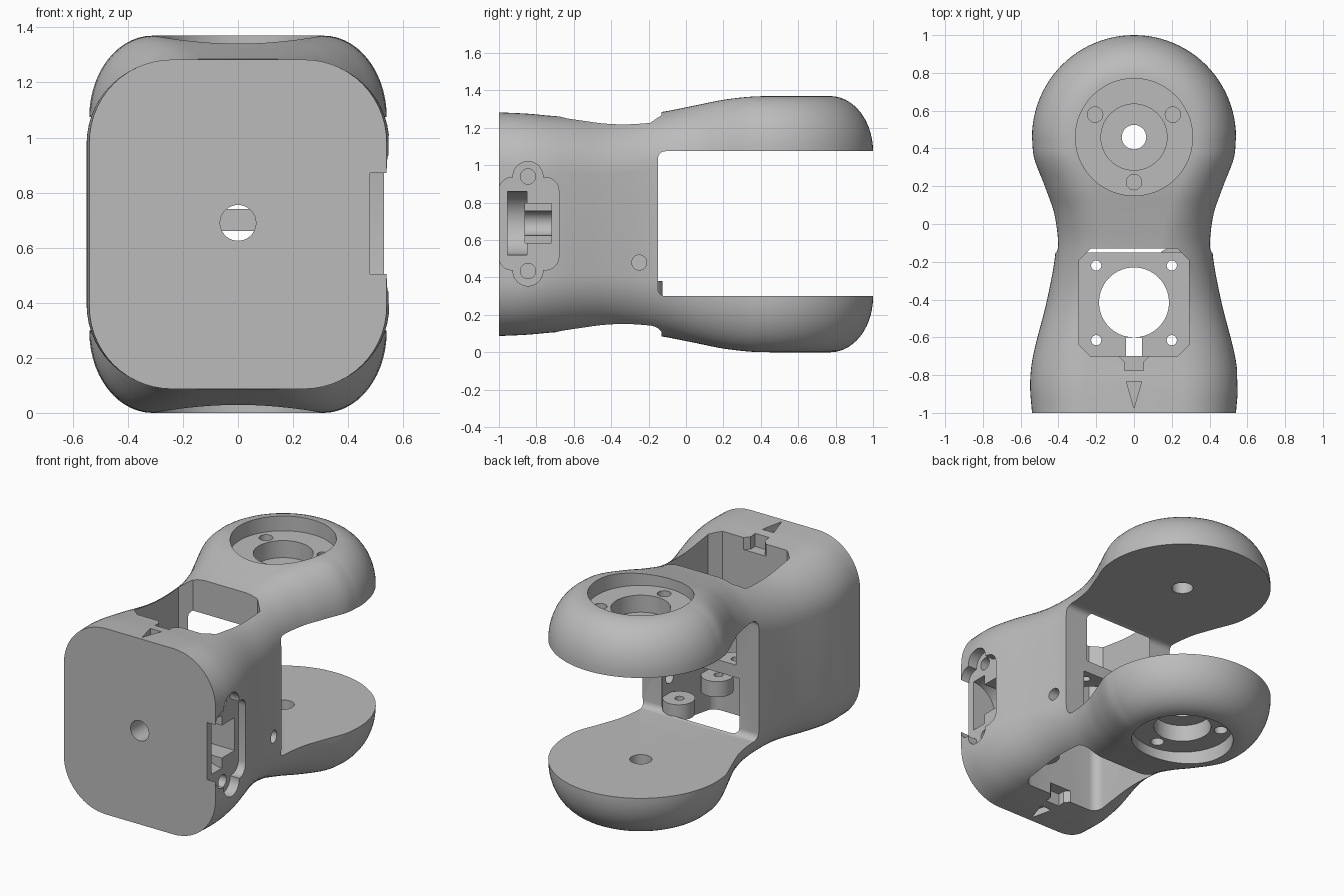
import bpy, bmesh
from math import sin, cos, pi, copysign

cube = bpy.data.objects.get("Cube")
if cube:
    bpy.data.objects.remove(cube, do_unlink=True)

grey = bpy.data.materials.new("light grey")
grey.use_nodes = True
grey.diffuse_color = (0.5, 0.5, 0.5, 1)
grey.node_tree.nodes["Principled BSDF"].inputs["Base Color"].default_value = (0.5, 0.5, 0.5, 1)

MID = 0.685      # mid height of the part
HUB = 0.46       # y of the joint axis


def make(name, bm):
    bmesh.ops.recalc_face_normals(bm, faces=bm.faces)
    mesh = bpy.data.meshes.new(name)
    bm.to_mesh(mesh)
    bm.free()
    mesh.materials.append(grey)
    ob = bpy.data.objects.new(name, mesh)
    bpy.context.collection.objects.link(ob)
    return ob


def prism(outline, axis, lo, hi):
    """Closed prism of a 2D outline along an axis."""
    place = {"x": lambda a, b, c: (c, a, b),
             "y": lambda a, b, c: (a, c, b),
             "z": lambda a, b, c: (a, b, c)}[axis]
    bm = bmesh.new()
    rings = [[bm.verts.new(place(a, b, c)) for a, b in outline] for c in (lo, hi)]
    bm.faces.new(rings[0])
    bm.faces.new(rings[1])
    n = len(outline)
    for i in range(n):
        j = (i + 1) % n
        bm.faces.new((rings[0][i], rings[0][j], rings[1][j], rings[1][i]))
    return make("cutter", bm)


def circle(a, b, r, n=40):
    return [(a + r * cos(2 * pi * i / n), b + r * sin(2 * pi * i / n)) for i in range(n)]


def rect(a0, a1, b0, b1, r=0, steps=1):
    """Rectangle with chamfered (steps=1) or rounded corners."""
    if r == 0:
        return [(a0, b0), (a1, b0), (a1, b1), (a0, b1)]
    pts = []
    corners = [(a1 - r, b1 - r), (a0 + r, b1 - r), (a0 + r, b0 + r), (a1 - r, b0 + r)]
    for q, (a, b) in enumerate(corners):
        for k in range(steps + 1):
            t = pi / 2 * (q + k / steps)
            pts.append((a + r * cos(t), b + r * sin(t)))
    return pts


def apply(tool, op="DIFFERENCE"):
    mod = body.modifiers.new("bool", "BOOLEAN")
    mod.operation, mod.object, mod.solver = op, tool, "EXACT"
    bpy.context.view_layer.objects.active = body
    bpy.ops.object.modifier_apply(modifier=mod.name)
    bpy.data.objects.remove(tool, do_unlink=True)


def cut(outline, axis, lo, hi):
    apply(prism(outline, axis, lo, hi))


# Outer body: y, half width, half height, corner radius across, corner radius up
KEYS = [(-1, .54, .598, .30, .30), (-.85, .55, .591, .30, .30),
        (-.7, .535, .578, .30, .30), (-.4, .46, .565, .30, .30),
        (-.13, .414, .60, .28, .30), (.05, .425, .635, .25, .30),
        (.2, .473, .665, .24, .295), (.35, .529, .682, .23, .295),
        (HUB, .54, .685, .23, .295)]


def slope(i):
    a, b = KEYS[max(i - 1, 0)], KEYS[min(i + 1, len(KEYS) - 1)]
    return [(q - p) / (b[0] - a[0]) for p, q in zip(a, b)]


def blend(i, t):
    """Smooth interpolation between neighbouring keys."""
    a, b = KEYS[i], KEYS[i + 1]
    d = b[0] - a[0]
    s = t * t * (3 - 2 * t)
    return [p + (q - p) * s + d * (m * t * (1 - t) ** 2 - n * t * t * (1 - t))
            for p, q, m, n in zip(a, b, slope(i), slope(i + 1))]


def section(w, h, rx, rz, steps=14):
    pts = []
    for q, (sx, sz) in enumerate([(1, 1), (-1, 1), (-1, -1), (1, -1)]):
        for k in range(steps + 1):
            t = pi / 2 * (q + k / steps)
            pts.append((sx * (w - rx) + rx * cos(t), MID + sz * (h - rz) + rz * sin(t)))
    return pts


bm = bmesh.new()
rows = []
for i in range(len(KEYS) - 1):
    for k in range(6):
        y, *shape = blend(i, k / 6)
        rows.append([(x, y, z) for x, z in section(*shape)])
for k in range(25):      # rounded end, swung about the joint axis
    a = pi / 2 * k / 24
    rows.append([(copysign(abs(x) * cos(a), x), HUB + abs(x) * sin(a), z)
                 for x, z in section(*KEYS[-1][1:])])
rings = [[bm.verts.new(p) for p in row] for row in rows]
bm.faces.new(rings[0])
n = len(rings[0])
for r0, r1 in zip(rings, rings[1:]):
    for i in range(n):
        j = (i + 1) % n
        bm.faces.new((r0[i], r0[j], r1[j], r1[i]))
bmesh.ops.remove_doubles(bm, verts=bm.verts, dist=0.0002)
body = make("joint_bracket", bm)

# Gap between the two arms
cut(rect(-.15, 1.3, .30, 1.075, .04, 6), "x", -1, 1)

# Bays above and below the mounting plate
cut(rect(-.29, .29, -.70, -.13, .06), "z", .74, 1.6)
cut(rect(-.29, .29, -.70, -.13, .06, 6), "z", -.2, .66)

# Bosses in the lower bay
for y in (-.22, -.61):
    apply(prism(circle(.205, y, .095), "z", .28, .38), "UNION")

# Plate opening and screw holes
cut(circle(0, -.415, .185, 64), "z", .6, .8)
for x in (-.2, .2):
    for y in (-.22, -.615):
        cut(circle(x, y, .027, 20), "z", .2, .8)

# Hub recesses, wells, screw sockets and pivot hole in both arms
for s in (1, -1):
    def level(d):
        return sorted((MID + s * d, MID + s * 0.9))
    cut(circle(0, HUB, .31, 80), "z", *level(.59))
    cut(circle(0, HUB, .175, 56), "z", *level(.48))
    for k in range(3):
        t = -pi / 2 + k * 2 * pi / 3
        cut(circle(.238 * cos(t), HUB + .238 * sin(t), .041, 24), "z", *level(.5))
    # pointer mark and cable notch beside the bay
    cut([(-.04, -.835), (.04, -.835), (0, -.975)], "z", *level(.55))
    cut([(-.09, -.69), (-.05, -.73), (-.05, -.775), (.05, -.775), (.05, -.73), (.09, -.69)],
        "z", *level(.50))
cut(circle(0, HUB, .065, 32), "z", -.2, 1.6)

# Front hole
cut(circle(0, .69, .065, 40), "y", -1.1, -.6)

# Side connector recess with screw lobes, round slot and plug opening
cut(rect(-1.001, -.68, .44, .935, .07, 5), "x", .48, .7)
for z in (.435, .94):
    cut(circle(-.845, z, .08), "x", .48, .7)
    cut(circle(-.845, z, .041, 24), "x", .3, .7)
cut(circle(.48, .69, .17, 64), "y", -.955, -.85)
cut(rect(-.86, -.72, .585, .795), "x", 0, .6)

# Side screw hole
cut(circle(-.25, .48, .04, 24), "x", .2, .7)

bpy.ops.object.select_all(action="DESELECT")
body.select_set(True)
bpy.context.view_layer.objects.active = body
bpy.ops.object.shade_smooth_by_angle(angle=0.5)
